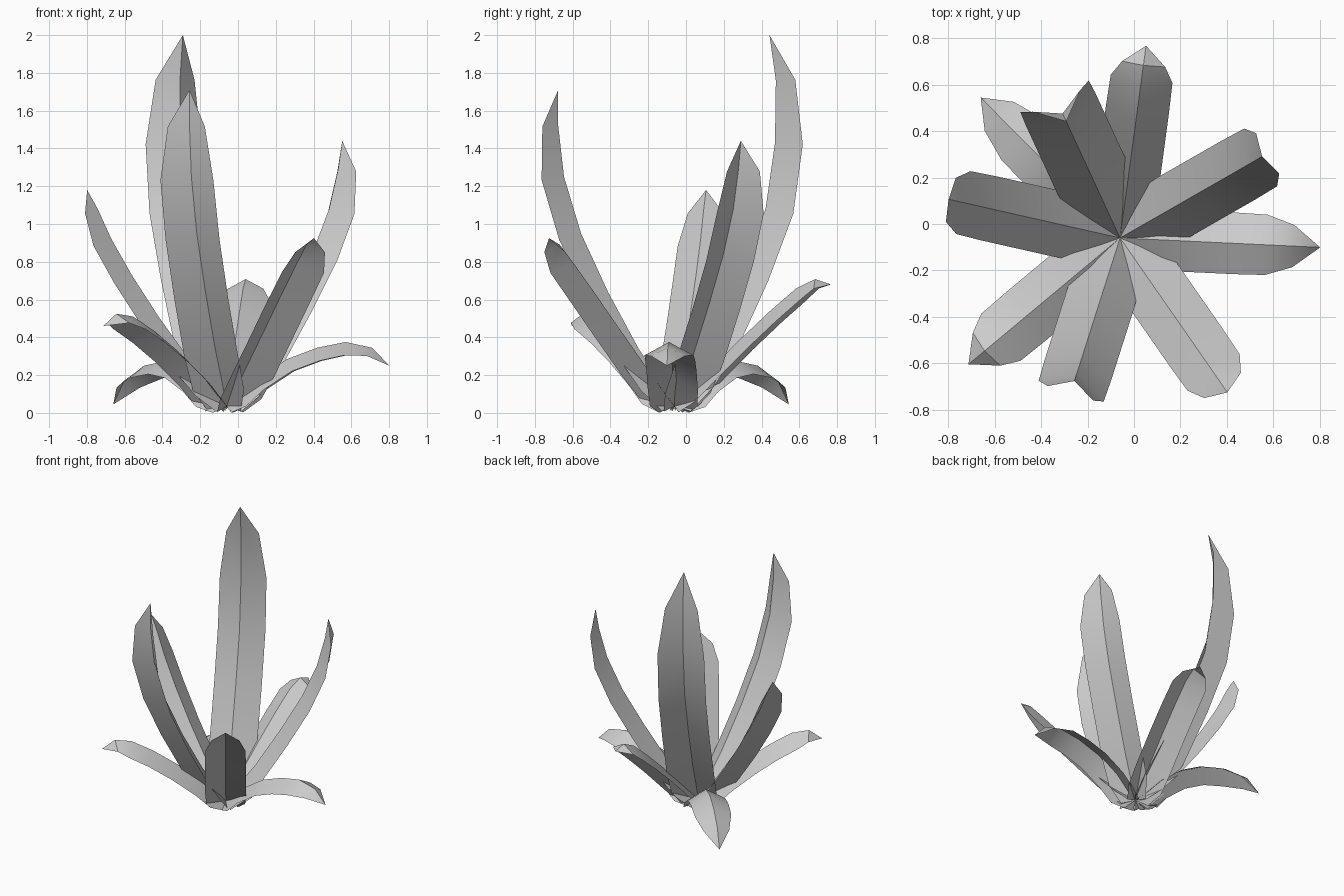
import bpy, math
from mathutils import Vector

if "Cube" in bpy.data.objects:
    bpy.data.objects.remove(bpy.data.objects["Cube"])

CENTRE = Vector((-0.06, -0.06, 0))
WIDTHS = [0.62, 0.97, 1.02, 1.02, 1.02, 1.0, 0.7, 0]   # width along the leaf
FOLD = 0.54                                            # how far edges fold below the ridge
START = (0.0, 0.035)

# half width, then ridge line (distance from centre, height), youngest leaf first
LEAVES = [
    (0.162, [(.21, .38), (.39, .74), (.53, 1.08), (.585, 1.43), (.59, 1.76), (.553, 2.0)]),
    (0.147, [(.20, .34), (.37, .64), (.52, .95), (.615, 1.25), (.647, 1.52), (.647, 1.71)]),
    (0.143, [(.20, .31), (.37, .58), (.52, .84), (.625, 1.08), (.68, 1.29), (.705, 1.44)]),
    (0.139, [(.20, .28), (.37, .51), (.515, .73), (.625, .92), (.70, 1.08), (.757, 1.18)]),
    (0.137, [(.19, .25), (.36, .45), (.52, .64), (.65, .79), (.74, .89), (.81, .925)]),
    (0.134, [(.18, .22), (.35, .39), (.51, .54), (.65, .66), (.75, .708), (.835, .68)]),
    (0.132, [(.17, .20), (.34, .33), (.50, .435), (.645, .51), (.76, .525), (.85, .46)]),
    (0.130, [(.16, .18), (.32, .285), (.48, .345), (.63, .375), (.77, .345), (.863, .25)]),
    (0.126, [(.16, .17), (.31, .25), (.46, .275), (.62, .25), (.77, .17), (.852, .045)]),
]


def make_leaf(index, half_width, ridge):
    angle = math.radians(114.8 + 137.5 * index)   # spiral arrangement
    out = Vector((math.cos(angle), math.sin(angle), 0))
    side = Vector((-out.y, out.x, 0))
    neck = (ridge[0][0] * 0.4, ridge[0][1] * 0.48)   # leaf flares just above its foot
    path = [out * r + Vector((0, 0, z)) for r, z in [START, neck] + ridge]
    verts, faces = [], []
    for i, p in enumerate(path[:-1]):
        tangent = (path[i + 1] - path[max(i - 1, 0)]).normalized()
        normal = tangent.cross(side)
        w = half_width * WIDTHS[i]
        for s in (-1, 0, 1):
            v = CENTRE + p + side * (s * w) - normal * (FOLD * w * abs(s))
            v.z = max(v.z, 0)
            verts.append(v)
    verts.append(CENTRE + path[-1])
    rows = len(path) - 1
    for i in range(rows - 1):
        for k in (0, 1):
            a = 3 * i + k
            faces.append((a, a + 1, a + 4, a + 3))
    last = 3 * (rows - 1)
    for k in (0, 1):
        faces.append((last + k, last + k + 1, 3 * rows))
    mesh = bpy.data.meshes.new(f"leaf_{index + 1}")
    mesh.from_pydata(verts, [], faces)
    leaf = bpy.data.objects.new(mesh.name, mesh)
    bpy.context.collection.objects.link(leaf)
    return leaf


# Rosette of folded leaves, smooth along their length with a sharp ridge
leaves = [make_leaf(i, w, ridge) for i, (w, ridge) in enumerate(LEAVES)]
bpy.ops.object.select_all(action='DESELECT')
for leaf in leaves:
    leaf.select_set(True)
bpy.context.view_layer.objects.active = leaves[0]
bpy.ops.object.shade_smooth_by_angle(angle=math.radians(35))
